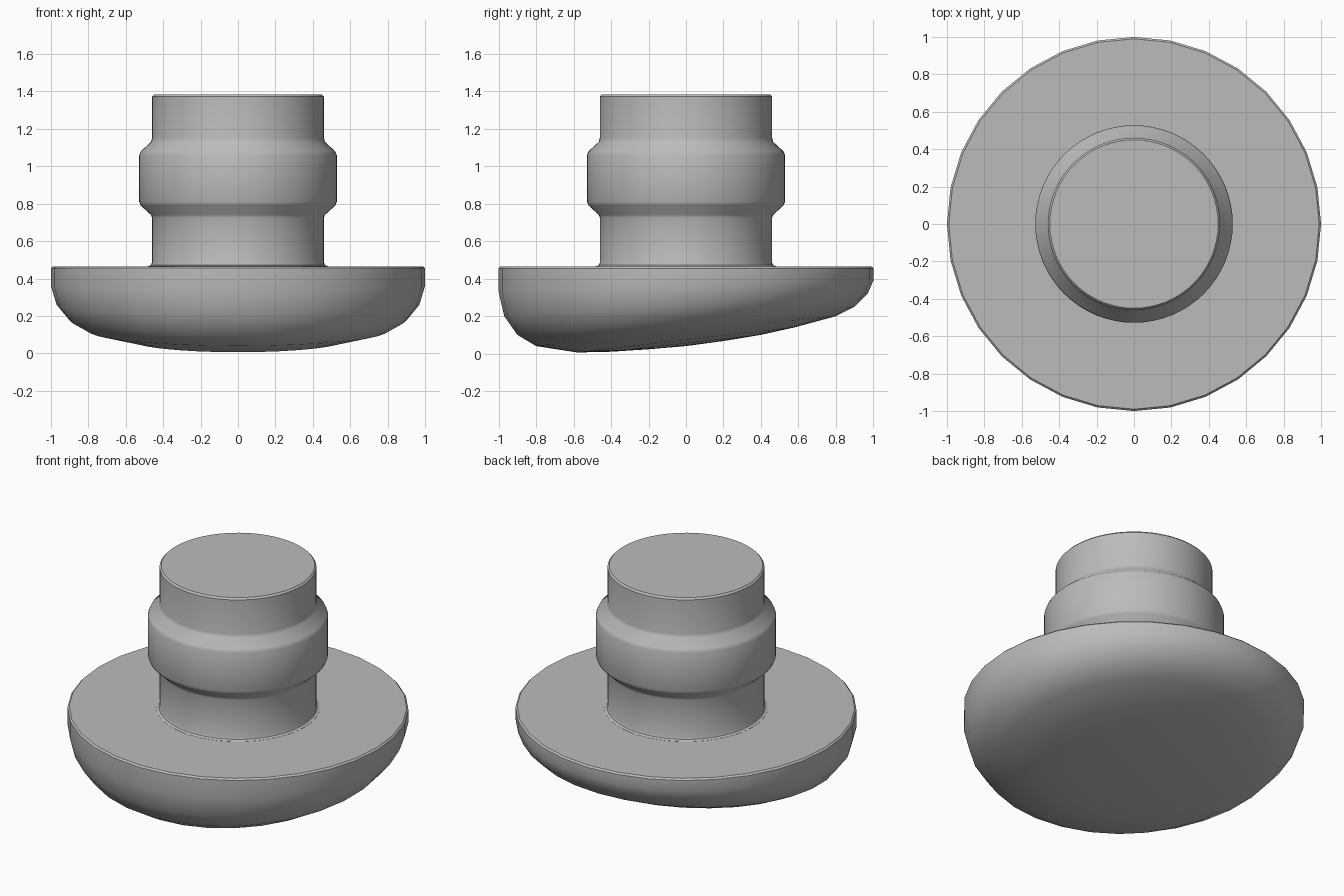
import bpy, bmesh, math

if "Cube" in bpy.data.objects:
    bpy.data.objects.remove(bpy.data.objects["Cube"])

grey = bpy.data.materials.new("plain grey")
grey.diffuse_color = (0.5, 0.5, 0.5, 1)
grey.use_nodes = True
grey.node_tree.nodes["Principled BSDF"].inputs["Base Color"].default_value = grey.diffuse_color


def lathe(name, profile, sides):
    """Spin (radius, height, tilt) points; tilt raises the back and lowers the front."""
    bm = bmesh.new()
    rings = []
    for r, z, tilt in profile:
        if r == 0:
            rings.append([bm.verts.new((0, 0, z))] * sides)
            continue
        ring = []
        for i in range(sides):
            a = 2 * math.pi * i / sides
            ring.append(bm.verts.new((r * math.cos(a), r * math.sin(a), z + tilt * math.sin(a))))
        rings.append(ring)
    for low, high in zip(rings, rings[1:]):
        for i in range(sides):
            j = (i + 1) % sides
            corners = dict.fromkeys((low[i], low[j], high[j], high[i]))
            bm.faces.new(list(corners))
    bmesh.ops.recalc_face_normals(bm, faces=bm.faces)
    mesh = bpy.data.meshes.new(name)
    bm.to_mesh(mesh)
    bm.free()
    mesh.materials.append(grey)
    obj = bpy.data.objects.new(name, mesh)
    bpy.context.collection.objects.link(obj)
    bpy.ops.object.select_all(action='DESELECT')
    obj.select_set(True)
    bpy.context.view_layer.objects.active = obj
    bpy.ops.object.shade_smooth_by_angle(angle=math.radians(35))
    return obj


# Wide cap: flat top, rounded rim and a slanted, domed underside
lathe("cap", [
    (0, 0.04, 0), (0.2, 0.045, 0.022), (0.4, 0.055, 0.045), (0.58, 0.073, 0.067),
    (0.8, 0.12, 0.08), (0.9, 0.175, 0.075), (0.97, 0.26, 0.06), (1.0, 0.36, 0.03),
    (1.0, 0.455, 0), (0.99, 0.465, 0), (0, 0.465, 0)], 32)

# Stem: flared foot, chamfered collar and softened top edge
lathe("stem", [
    (0, 0.45, 0), (0.48, 0.45, 0), (0.48, 0.466, 0), (0.465, 0.472, 0), (0.46, 0.485, 0),
    (0.46, 0.725, 0), (0.465, 0.74, 0), (0.52, 0.79, 0), (0.528, 0.81, 0),
    (0.528, 1.06, 0), (0.52, 1.08, 0), (0.465, 1.13, 0), (0.46, 1.15, 0),
    (0.46, 1.372, 0), (0.45, 1.383, 0), (0, 1.383, 0)], 64)
